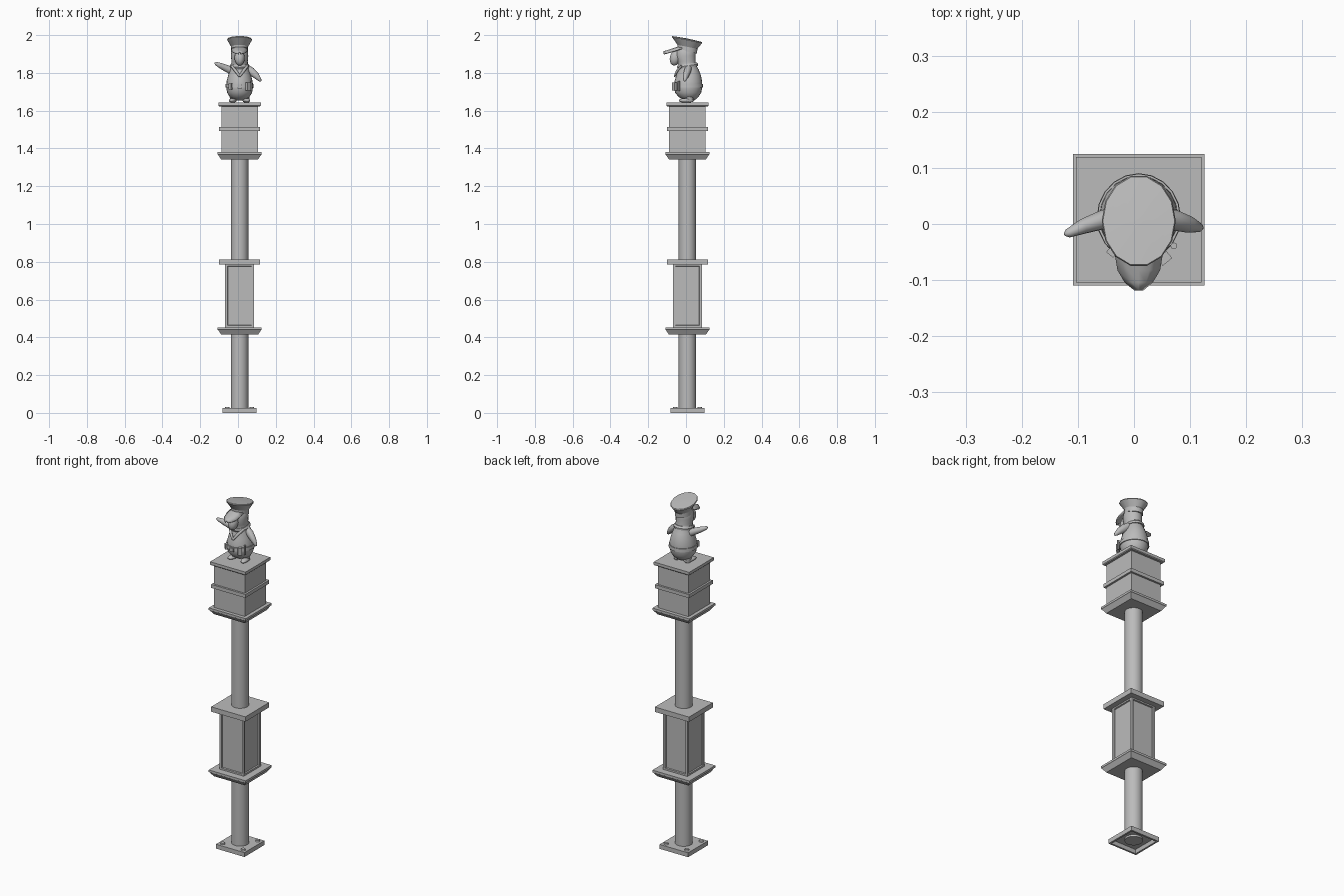
import bpy, bmesh, math
from mathutils import Vector, Matrix

cube = bpy.data.objects.get("Cube")
if cube:
    bpy.data.objects.remove(cube, do_unlink=True)

CX, CY = 0.0085, 0.0075

stone = bpy.data.materials.new("grey stone")
stone.use_nodes = True
GREY = (0.5, 0.5, 0.5, 1)
stone.diffuse_color = GREY
stone.node_tree.nodes["Principled BSDF"].inputs["Base Color"].default_value = GREY


def finish(name, bm, smooth=None):
    bmesh.ops.recalc_face_normals(bm, faces=bm.faces)
    mesh = bpy.data.meshes.new(name)
    bm.to_mesh(mesh)
    bm.free()
    mesh.materials.append(stone)
    ob = bpy.data.objects.new(name, mesh)
    ob.location = (CX, CY, 0)
    bpy.context.collection.objects.link(ob)
    if smooth:
        bpy.ops.object.select_all(action='DESELECT')
        ob.select_set(True)
        bpy.context.view_layer.objects.active = ob
        bpy.ops.object.shade_smooth_by_angle(angle=math.radians(smooth))
    return ob


def loft(name, rings, sides=20, slope=0.0, smooth=40):
    """Elliptical rings (z, y centre, x radius, y radius), tilted by slope."""
    bm = bmesh.new()
    loops = []
    for z, yc, rx, ry in rings:
        loop = []
        for i in range(sides):
            a = 2 * math.pi * i / sides
            y = yc + ry * math.sin(a)
            loop.append(bm.verts.new((rx * math.cos(a), y, z - slope * y)))
        loops.append(loop)
    for a, b in zip(loops, loops[1:]):
        for i in range(sides):
            j = (i + 1) % sides
            bm.faces.new((a[i], a[j], b[j], b[i]))
    bm.faces.new(loops[0])
    bm.faces.new(loops[-1])
    return finish(name, bm, smooth)


def block(name, steps):
    """Square section block from (z, half width) steps."""
    r = math.sqrt(2)
    bm = bmesh.new()
    loops = [[bm.verts.new((sx * h, sy * h, z)) for sx, sy in
              ((1, 1), (-1, 1), (-1, -1), (1, -1))] for z, h in steps]
    for a, b in zip(loops, loops[1:]):
        for i in range(4):
            j = (i + 1) % 4
            bm.faces.new((a[i], a[j], b[j], b[i]))
    bm.faces.new(loops[0])
    bm.faces.new(loops[-1])
    return finish(name, bm)


def ellipsoid(name, centre, radii, turn=Matrix(), seg=16):
    bm = bmesh.new()
    m = Matrix.Translation(centre) @ turn @ Matrix.Diagonal((*radii, 1))
    bmesh.ops.create_uvsphere(bm, u_segments=seg, v_segments=10, radius=1, matrix=m)
    return finish(name, bm, 60)


def tapered(name, points, radii, flat=1.0, sides=12):
    """Limb swept along points, thinned along y by flat."""
    bm = bmesh.new()
    loops = []
    pts = [Vector(p) for p in points]
    for k, p in enumerate(pts):
        d = (pts[min(k + 1, len(pts) - 1)] - pts[max(k - 1, 0)]).normalized()
        u = d.cross(Vector((0, 1, 0))).normalized()
        v = d.cross(u)
        loops.append([bm.verts.new(p + radii[k] * (u * math.cos(a) + v * flat * math.sin(a)))
                      for a in (2 * math.pi * i / sides for i in range(sides))])
    for a, b in zip(loops, loops[1:]):
        for i in range(sides):
            j = (i + 1) % sides
            bm.faces.new((a[i], a[j], b[j], b[i]))
    bm.faces.new(loops[0])
    bm.faces.new(loops[-1])
    return finish(name, bm, 60)


# Hollow base plate with corner bolts
block("base_plate", [(0.02, 0.075), (0, 0.08), (0, 0.09), (0.025, 0.09)])
for sx in (-1, 1):
    for sy in (-1, 1):
        bm = bmesh.new()
        bmesh.ops.create_cone(bm, cap_ends=True, segments=12, radius1=0.013, radius2=0.011,
                              depth=0.008, matrix=Matrix.Translation((sx * 0.065, sy * 0.065, 0.028)))
        finish("base_bolt", bm, 30)

# Round pillars
for name, lo, hi in (("lower_pillar", 0.01, 0.42), ("upper_pillar", 0.80, 1.35)):
    loft(name, [(lo, 0, 0.046, 0.046), (hi, 0, 0.046, 0.046)], 32)

# Flared ledges under both boxes
for name, z in (("lower_ledge", 0.415), ("upper_ledge", 1.342)):
    block(name, [(z, 0.098), (z + 0.024, 0.114), (z + 0.026, 0.117), (z + 0.038, 0.117)])

# Panelled box: the four sides are inset and pushed in
panel = block("panelled_box", [(0.45, 0.077), (0.79, 0.077)])
bm = bmesh.new()
bm.from_mesh(panel.data)
bm.normal_update()
sides = [f for f in bm.faces if abs(f.normal.z) < 0.5]
bmesh.ops.inset_individual(bm, faces=sides, thickness=0.018)
bmesh.ops.inset_individual(bm, faces=sides, thickness=0.003, depth=-0.007)
bm.to_mesh(panel.data)
bm.free()
block("panelled_box_top", [(0.785, 0.108), (0.813, 0.108)])

# Plinth with bands
block("plinth", [(1.375, 0.097), (1.635, 0.097)])
block("plinth_band", [(1.493, 0.108), (1.513, 0.108)])
block("plinth_top", [(1.623, 0.108), (1.627, 0.112), (1.643, 0.112)])

# Bird body and head
loft("body", [(1.655, 0.01, 0.025, 0.028), (1.672, 0.006, 0.052, 0.052), (1.695, 0.004, 0.066, 0.069),
              (1.725, 0.004, 0.071, 0.075), (1.755, 0.005, 0.069, 0.073), (1.785, 0.006, 0.061, 0.066),
              (1.815, 0.005, 0.052, 0.056), (1.84, 0.0, 0.044, 0.047), (1.862, -0.006, 0.043, 0.049),
              (1.89, -0.01, 0.046, 0.053), (1.92, -0.008, 0.043, 0.05), (1.94, -0.006, 0.032, 0.04)])
ellipsoid("beak", (0, -0.064, 1.88), (0.027, 0.029, 0.042), Matrix.Rotation(-0.25, 4, 'X'))

# Tilted peaked cap
loft("cap", [(1.912, 0.0, 0.045, 0.052), (1.938, 0.0, 0.045, 0.054), (1.974, -0.002, 0.066, 0.082),
             (1.979, -0.002, 0.064, 0.08), (1.982, -0.002, 0.01, 0.01)], 14, 0.2, 30)
bm = bmesh.new()
rows = []
for y, w in ((-0.03, 0.042), (-0.06, 0.043), (-0.09, 0.038), (-0.112, 0.025), (-0.126, 0.008)):
    rows.append([bm.verts.new((w * t, y, 1.942 + 0.32 * (y + 0.04) - 0.014 * t * t))
                 for t in (-1, -0.5, 0, 0.5, 1)])
for a, b in zip(rows, rows[1:]):
    for i in range(4):
        bm.faces.new((a[i], a[i + 1], b[i + 1], b[i]))
visor = finish("cap_visor", bm, 60)
mod = visor.modifiers.new("thickness", 'SOLIDIFY')
mod.thickness = 0.006

# Flippers: right one raised, left one lowered
tapered("right_flipper", [(-0.03, 0.008, 1.805), (-0.065, 0, 1.822), (-0.1, -0.012, 1.838),
                          (-0.126, -0.024, 1.85), (-0.132, -0.026, 1.853)], [0.02, 0.019, 0.015, 0.009, 0.003], 0.9)
tapered("left_flipper", [(0.035, 0.006, 1.826), (0.062, 0, 1.808), (0.088, -0.008, 1.785),
                         (0.108, -0.014, 1.762), (0.113, -0.015, 1.755)], [0.02, 0.021, 0.017, 0.009, 0.003], 0.9)

# Neckerchief: collar ring and V down the chest
loft("collar", [(1.828, 0.003, 0.05, 0.053), (1.838, 0.001, 0.052, 0.056), (1.848, -0.002, 0.046, 0.05)],
     20, -0.15)
for sx in (-1, 1):
    tapered("neckerchief_edge", [(sx * 0.042, -0.03, 1.838), (sx * 0.022, -0.054, 1.812),
                                 (0, -0.068, 1.782)], [0.007, 0.008, 0.006], 0.8, 8)

# Belt with pouches
loft("belt", [(1.722, 0.004, 0.07, 0.074), (1.722, 0.004, 0.075, 0.079), (1.741, 0.004, 0.074, 0.078),
              (1.741, 0.004, 0.069, 0.073)], 20, 0, 30)
for name, x, y, turn, size in (("left_pouch", 0.046, -0.069, 0.7, (0.022, 0.016, 0.04)),
                               ("right_pouch", -0.048, -0.058, -0.7, (0.016, 0.012, 0.03)),
                               ("buckle", 0, -0.076, 0, (0.024, 0.008, 0.02))):
    bm = bmesh.new()
    bmesh.ops.create_cube(bm, size=1, matrix=Matrix.Translation((x, y, 1.728))
                          @ Matrix.Rotation(turn, 4, 'Z') @ Matrix.Diagonal((*size, 1)))
    finish(name, bm)
loft("belt_baton", [(1.705, 0, 0.006, 0.006), (1.758, 0, 0.006, 0.006)], 8).location = (0.071, -0.039, 0)

# Legs and feet
for side, sx in (("left", 1), ("right", -1)):
    loft(side + "_leg", [(1.645, 0.012, 0.015, 0.018), (1.685, 0.008, 0.02, 0.024)], 12).location.x += sx * 0.034
    ellipsoid(side + "_foot", (sx * 0.036, -0.005, 1.654), (0.019, 0.042, 0.012), Matrix.Rotation(sx * 0.2, 4, 'Z'))
